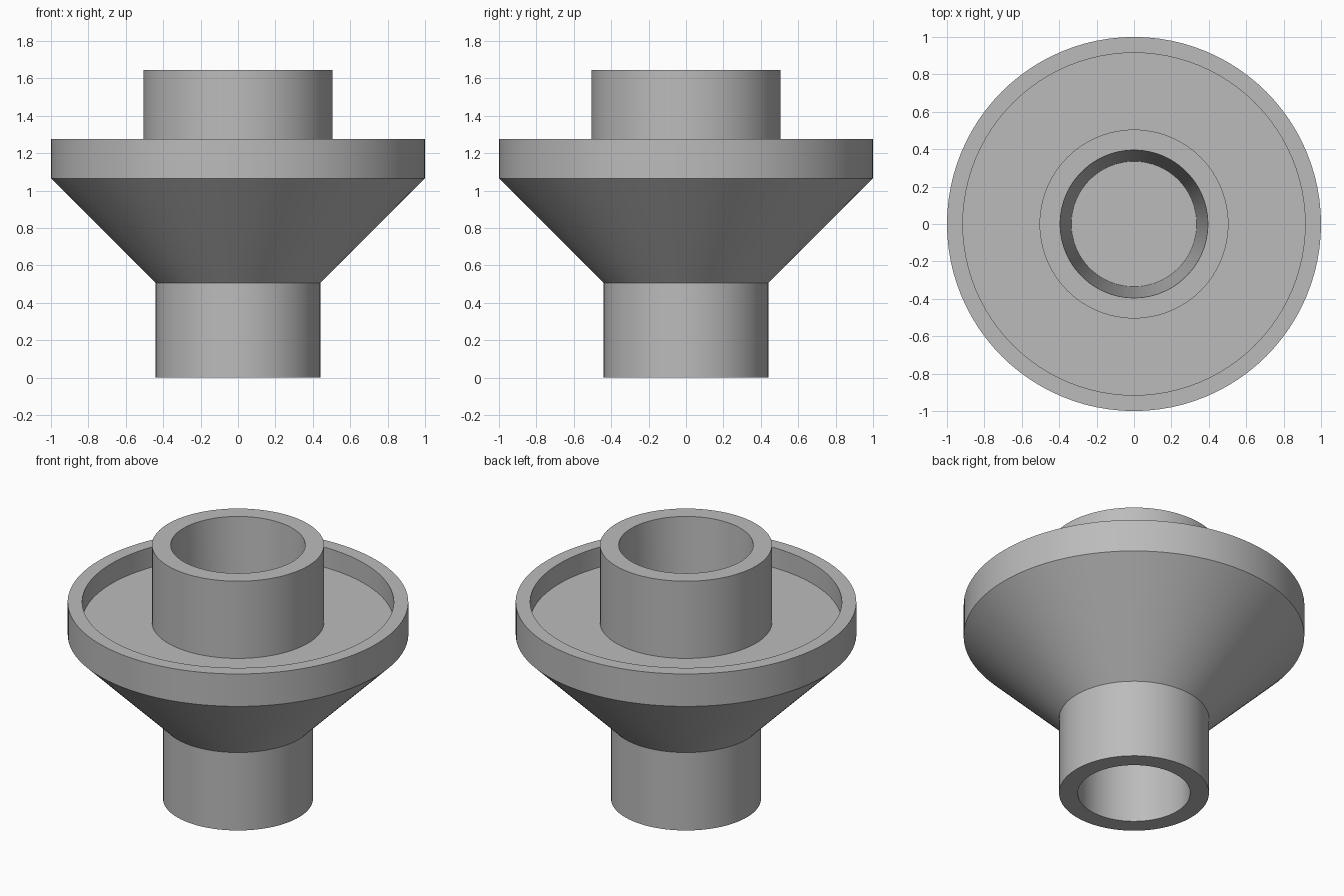
import bpy
import bmesh
import math

SEGMENTS = 96

cube = bpy.data.objects.get("Cube")
if cube:
    bpy.data.objects.remove(cube, do_unlink=True)

# Plain grey for the whole fitting
grey = bpy.data.materials.new("plain_grey")
grey.use_nodes = True
colour = (0.5, 0.5, 0.5, 1)
grey.diffuse_color = colour
grey.node_tree.nodes["Principled BSDF"].inputs["Base Color"].default_value = colour


def lathe(name, profile):
    """Revolve (radius, height) points around the z axis."""
    bm = bmesh.new()
    verts = [bm.verts.new((r, 0, z)) for r, z in profile]
    edges = [bm.edges.new(pair) for pair in zip(verts, verts[1:])]
    bmesh.ops.spin(bm, geom=verts + edges, cent=(0, 0, 0), axis=(0, 0, 1),
                   angle=math.tau, steps=SEGMENTS, use_merge=True)
    bmesh.ops.remove_doubles(bm, verts=bm.verts, dist=0.0001)
    bmesh.ops.recalc_face_normals(bm, faces=bm.faces)
    mesh = bpy.data.meshes.new(name)
    bm.to_mesh(mesh)
    bm.free()
    mesh.materials.append(grey)
    obj = bpy.data.objects.new(name, mesh)
    bpy.context.collection.objects.link(obj)
    bpy.ops.object.select_all(action="DESELECT")
    obj.select_set(True)
    bpy.context.view_layer.objects.active = obj
    bpy.ops.object.shade_smooth_by_angle(angle=math.radians(30))
    return obj


lower_bore = [(0, 0.47), (0.33, 0.47), (0.33, 0)]
lower_tube = [(0.44, 0), (0.44, 0.505)]
flange = [(1, 1.065), (1, 1.275), (0.915, 1.275), (0.915, 1.145)]
upper_tube = [(0.505, 1.145), (0.505, 1.645)]
tapered_bore = [(0.395, 1.645), (0.335, 0.52), (0, 0.52)]

# One hollow body: conical housing with a recessed flange and two tubes
lathe("funnel_fitting", lower_bore + lower_tube + flange + upper_tube + tapered_bore)
